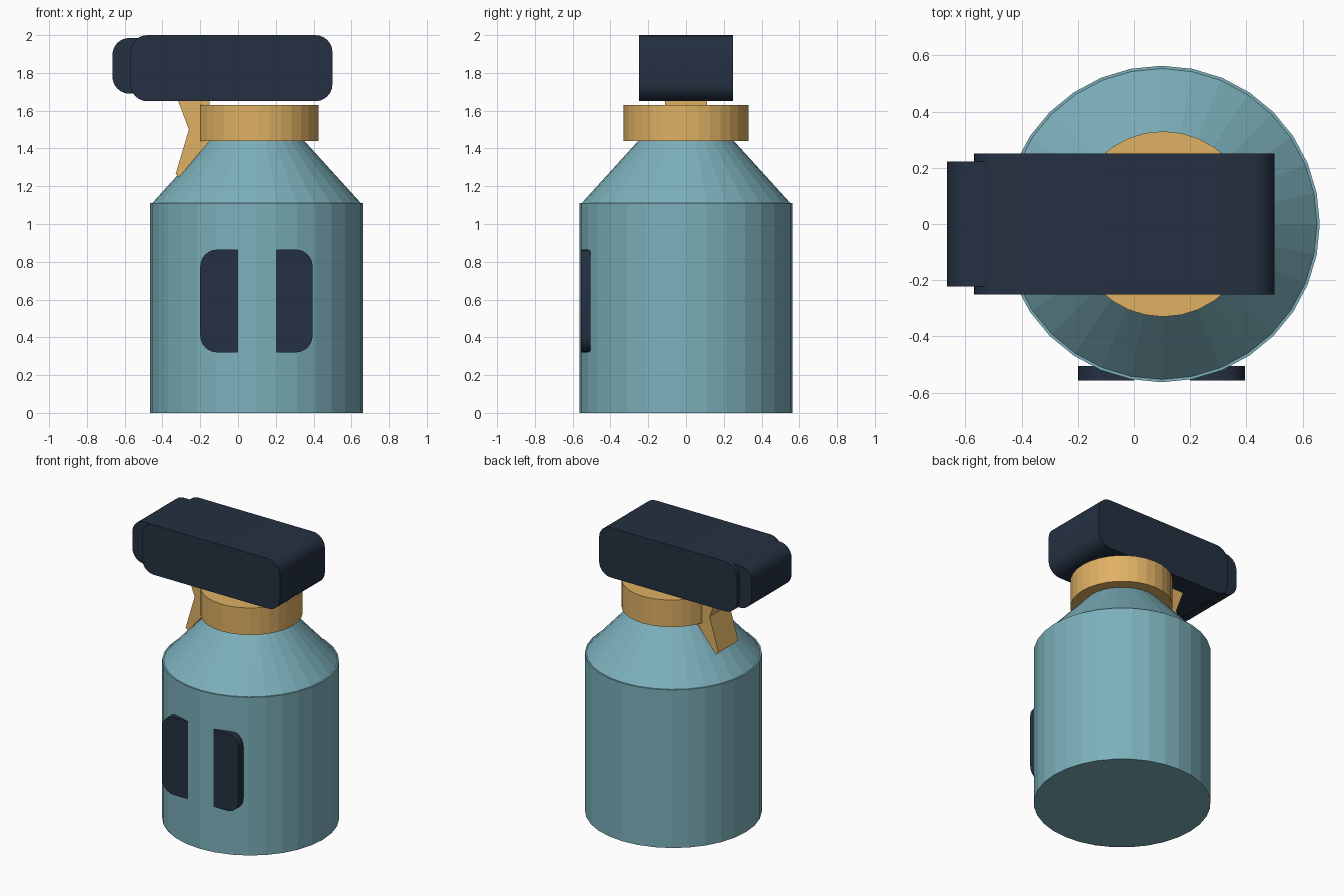
import bpy, bmesh, math

if "Cube" in bpy.data.objects:
    bpy.data.objects.remove(bpy.data.objects["Cube"], do_unlink=True)


def material(name, rgb):
    linear = [((c / 255 + 0.055) / 1.055) ** 2.4 for c in rgb] + [1]
    mat = bpy.data.materials.new(name)
    mat.use_nodes = True
    mat.diffuse_color = linear
    mat.node_tree.nodes["Principled BSDF"].inputs["Base Color"].default_value = linear
    return mat


teal = material("teal", (124, 176, 187))
gold = material("gold", (223, 177, 100))
navy = material("navy", (36, 48, 65))

AXIS_X = 0.098  # bottle axis


def finish(name, bm, mat, smooth=False):
    bmesh.ops.recalc_face_normals(bm, faces=bm.faces)
    mesh = bpy.data.meshes.new(name)
    bm.to_mesh(mesh)
    bm.free()
    mesh.materials.append(mat)
    obj = bpy.data.objects.new(name, mesh)
    bpy.context.collection.objects.link(obj)
    if smooth:
        bpy.ops.object.select_all(action="DESELECT")
        obj.select_set(True)
        bpy.context.view_layer.objects.active = obj
        bpy.ops.object.shade_smooth_by_angle(angle=math.radians(30))
    return obj


def ring(name, r_low, r_high, z0, z1, mat):
    """Faceted cylinder or cone around the bottle axis."""
    bm = bmesh.new()
    bmesh.ops.create_cone(bm, cap_ends=True, segments=32, radius1=r_low,
                          radius2=r_high, depth=z1 - z0)
    bmesh.ops.translate(bm, verts=bm.verts, vec=(AXIS_X, 0, (z0 + z1) / 2))
    return finish(name, bm, mat)


def slab(name, outline, y0, y1, mat, smooth=False):
    """Extrude an x-z outline from y0 to y1."""
    bm = bmesh.new()
    face = bm.faces.new([bm.verts.new((x, y0, z)) for x, z in outline])
    new = bmesh.ops.extrude_face_region(bm, geom=[face])["geom"]
    bmesh.ops.translate(bm, vec=(0, y1 - y0, 0),
                        verts=[v for v in new if isinstance(v, bmesh.types.BMVert)])
    return finish(name, bm, mat, smooth)


def rounded(x0, x1, z0, z1, r_left, r_right, steps=6):
    """Rectangle outline with separate corner radii at each x end."""
    points = []
    corners = [(x1, z1, -1, -1, r_right), (x0, z1, 1, -1, r_left),
               (x0, z0, 1, 1, r_left), (x1, z0, -1, 1, r_right)]
    for i, (x, z, sx, sz, r) in enumerate(corners):
        if r == 0:
            points.append((x, z))
            continue
        for k in range(steps + 1):
            a = math.pi / 2 * (i + k / steps)
            points.append((x + sx * r + r * math.cos(a), z + sz * r + r * math.sin(a)))
    return points


# Bottle
ring("bottle_body", 0.563, 0.563, 0, 1.11, teal)
ring("bottle_shoulder", 0.553, 0.235, 1.11, 1.46, teal)
collar = ring("collar", 0.33, 0.33, 1.44, 1.63, gold)
collar.scale.x = 0.98
collar.location.x = 0.008

# Spray head, nozzle and trigger
slab("spray_head", rounded(-0.57, 0.5, 1.65, 2.0, 0.09, 0.09), -0.25, 0.25, navy, True)
slab("nozzle", rounded(-0.665, -0.4, 1.69, 1.985, 0.09, 0.09), -0.222, 0.222, navy, True)
slab("trigger", [(-0.32, 1.66), (-0.26, 1.5), (-0.33, 1.265), (-0.31, 1.25),
                 (-0.15, 1.44), (-0.15, 1.66)], -0.11, 0.11, gold)

# Front label plates, rounded on their outer sides
slab("label_right", rounded(-0.2, 0, 0.32, 0.865, 0.09, 0), -0.557, -0.505, navy, True)
slab("label_left", rounded(0.2, 0.395, 0.32, 0.865, 0, 0.09), -0.557, -0.505, navy, True)
